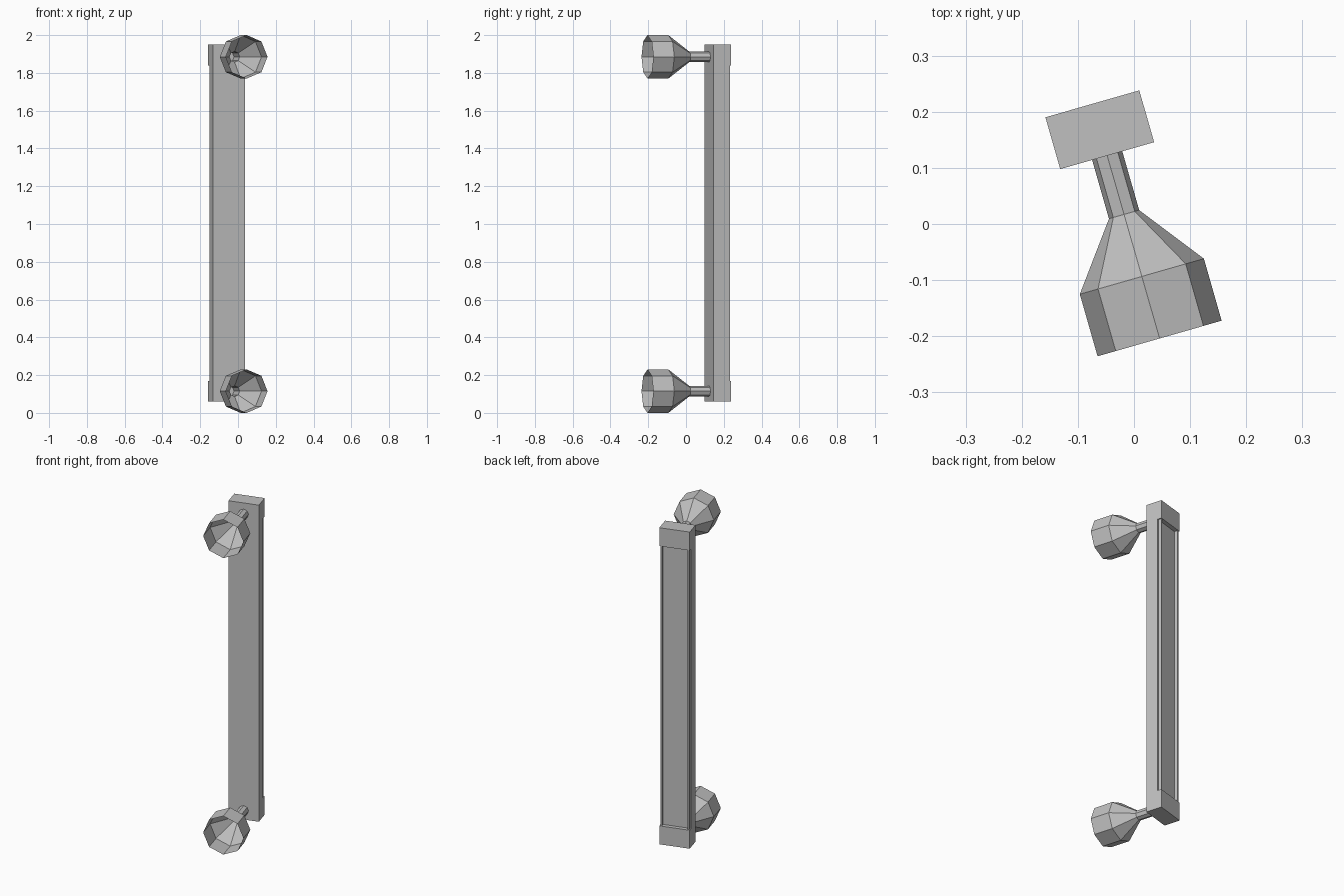
import bpy
import bmesh
from math import cos, sin, pi, radians
from mathutils import Matrix

cube = bpy.data.objects.get("Cube")
if cube:
    bpy.data.objects.remove(cube, do_unlink=True)

# Single plain grey
GREY = (0.53, 0.53, 0.53, 1.0)
grey = bpy.data.materials.new("plain grey")
grey.diffuse_color = GREY
grey.use_nodes = True
grey.node_tree.nodes["Principled BSDF"].inputs["Base Color"].default_value = GREY

# The whole fixture is turned about the vertical, pivoting on the bar centre
PLACE = Matrix.Translation((-0.061, 0.168, 0)) @ Matrix.Rotation(radians(16), 4, "Z")

HALF_W, HALF_D = 0.087, 0.048
BOTTOM, TOP, CAP_H = 0.06, 1.95, 0.11
STEP_Y = 0.024          # back of the solid bar
LIP_BACK = 0.044        # back of the thin side lips


def finish(name, bm):
    mesh = bpy.data.meshes.new(name)
    bm.to_mesh(mesh)
    bm.free()
    mesh.materials.append(grey)
    obj = bpy.data.objects.new(name, mesh)
    obj.matrix_world = PLACE
    bpy.context.collection.objects.link(obj)
    return obj


def box(name, low, high):
    bm = bmesh.new()
    bmesh.ops.create_cube(bm, size=1)
    for v in bm.verts:
        v.co = [a if c < 0 else b for c, a, b in zip(v.co, low, high)]
    return finish(name, bm)


def open_lamp(name, z, profile, sides=8):
    """Open-fronted faceted cup and stem; profile holds (forward, radius)."""
    bm = bmesh.new()
    rings = []
    for forward, radius in profile:
        angles = [2 * pi * i / sides for i in range(sides)]
        rings.append([bm.verts.new((radius * cos(a), -forward, z + radius * sin(a)))
                      for a in angles])
    for back, front in zip(rings, rings[1:]):
        for i in range(sides):
            j = (i + 1) % sides
            bm.faces.new((back[i], back[j], front[j], front[i]))
    bmesh.ops.recalc_face_normals(bm, faces=bm.faces)
    return finish(name, bm)


# Upright bar with end caps
low_z, high_z = BOTTOM + CAP_H, TOP - CAP_H
box("bar", (-HALF_W, -HALF_D, low_z), (HALF_W, STEP_Y, high_z))
box("bottom_cap", (-HALF_W, -HALF_D, BOTTOM), (HALF_W, HALF_D, low_z))
box("top_cap", (-HALF_W, -HALF_D, high_z), (HALF_W, HALF_D, TOP))

# Thin lips along both sides of the recessed back
for side, x in (("left", 0.077), ("right", -0.077)):
    box(side + "_back_lip", (x - 0.004, STEP_Y, low_z), (x + 0.004, LIP_BACK, high_z))

# Lamps: stem, flared cone, straight rim
LAMP = [(HALF_D, 0.028), (0.157, 0.028), (0.272, 0.115), (0.387, 0.115)]
open_lamp("bottom_lamp", 0.115, LAMP)
open_lamp("top_lamp", 1.885, LAMP)
